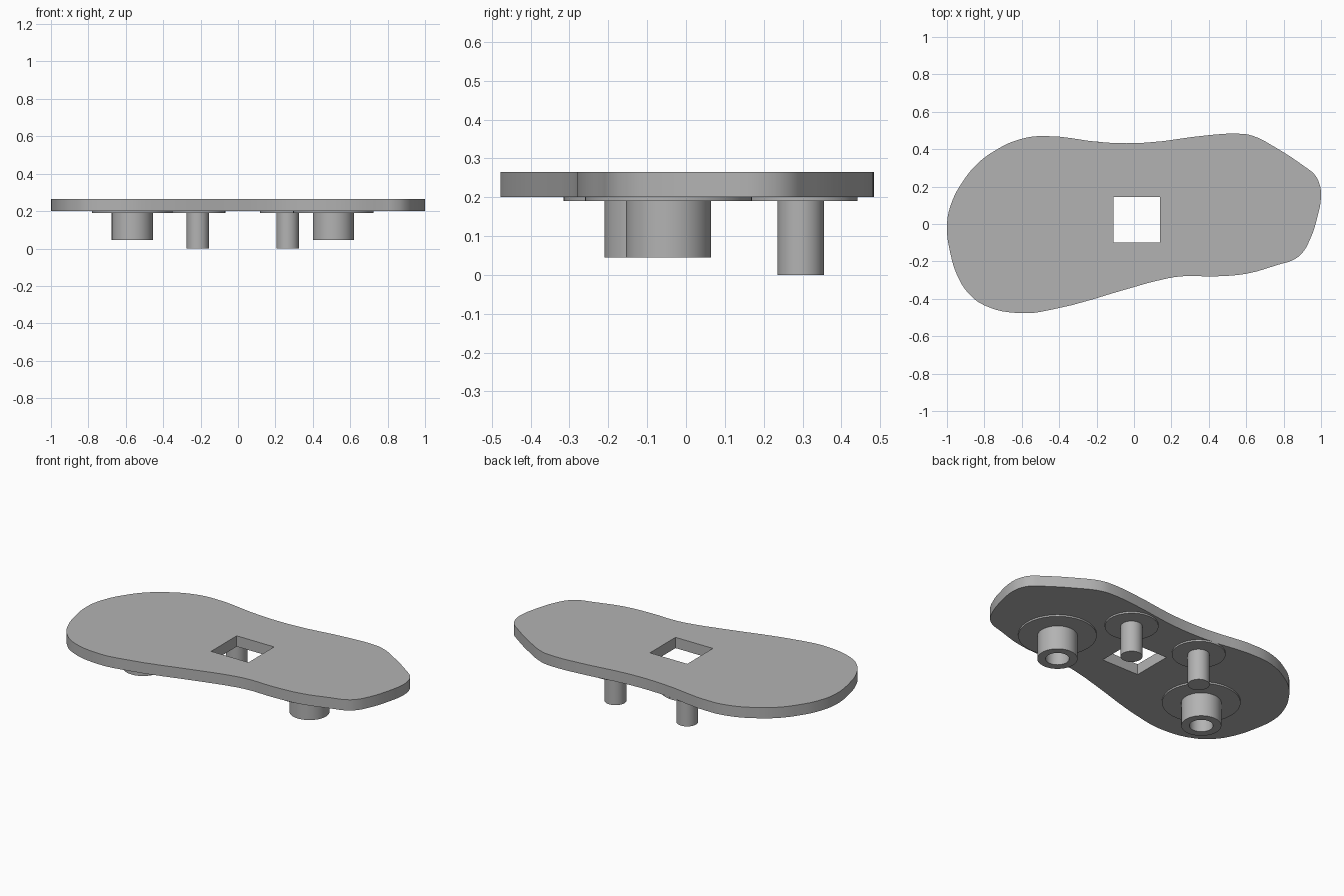
import bpy
import math

cube = bpy.data.objects.get("Cube")
if cube:
    bpy.data.objects.remove(cube, do_unlink=True)

PLATE_BOTTOM, PLATE_TOP, FLANGE_BOTTOM = 0.2, 0.265, 0.19
SIDES = 64

grey = bpy.data.materials.new("plain grey")
grey.use_nodes = True
grey.diffuse_color = (0.45, 0.45, 0.45, 1)
grey.node_tree.nodes["Principled BSDF"].inputs["Base Color"].default_value = grey.diffuse_color


def add_mesh(name, mesh):
    mesh.materials.clear()
    mesh.materials.append(grey)
    obj = bpy.data.objects.new(name, mesh)
    bpy.context.collection.objects.link(obj)
    bpy.ops.object.select_all(action="DESELECT")
    obj.select_set(True)
    bpy.context.view_layer.objects.active = obj
    bpy.ops.object.shade_smooth_by_angle(angle=math.radians(30))
    return obj


def lathe(name, profile, x, y):
    """Turn a (radius, z) profile, listed from bottom axis outward and up."""
    verts, rings = [], []
    for r, z in profile:
        count = SIDES if r > 0 else 1
        rings.append(range(len(verts), len(verts) + count))
        for i in range(count):
            a = math.tau * i / SIDES
            verts.append((r * math.cos(a), r * math.sin(a), z))
    faces = []
    for low, high in zip(rings, rings[1:]):
        if len(low) == 1:
            faces.append(list(reversed(high)))
        elif len(high) == 1:
            faces.append(list(low))
        else:
            for i in range(SIDES):
                j = (i + 1) % SIDES
                faces.append((low[i], low[j], high[j], high[i]))
    mesh = bpy.data.meshes.new(name)
    mesh.from_pydata(verts, [], faces)
    add_mesh(name, mesh).location = (x, y, 0)


def add_spline(curve, points, handle):
    spline = curve.splines.new("BEZIER")
    spline.bezier_points.add(len(points) - 1)
    for bp, (x, y) in zip(spline.bezier_points, points):
        bp.co = (x, y, 0)
        bp.handle_left_type = bp.handle_right_type = handle
    spline.use_cyclic_u = True
    spline.resolution_u = 4


# Plate: rounded outline with a square opening
outline = [
    (-0.51, 0.47), (-0.145, 0.435), (0.065, 0.435), (0.4, 0.475), (0.55, 0.483),
    (0.63, 0.473), (0.755, 0.41), (0.915, 0.305), (0.965, 0.265), (0.993, 0.21),
    (1, 0.15), (0.98, 0.035), (0.94, -0.085), (0.895, -0.16), (0.845, -0.195),
    (0.78, -0.215), (0.605, -0.265), (0.435, -0.28), (0.25, -0.28), (0.105, -0.308),
    (0, -0.337), (-0.45, -0.46), (-0.6, -0.477), (-0.8, -0.435), (-0.89, -0.365),
    (-0.945, -0.275), (-0.98, -0.165), (-1, 0), (-0.973, 0.12), (-0.92, 0.22),
    (-0.835, 0.325), (-0.73, 0.4), (-0.635, 0.445),
]
opening = [(-0.11, -0.1), (0.14, -0.1), (0.14, 0.145), (-0.11, 0.145)]

curve = bpy.data.curves.new("plate_outline", "CURVE")
curve.dimensions = "2D"
curve.fill_mode = "BOTH"
curve.extrude = (PLATE_TOP - PLATE_BOTTOM) / 2
add_spline(curve, outline, "AUTO")
add_spline(curve, opening, "VECTOR")
helper = bpy.data.objects.new("plate_outline", curve)
bpy.context.collection.objects.link(helper)
plate_mesh = bpy.data.meshes.new_from_object(
    helper.evaluated_get(bpy.context.evaluated_depsgraph_get()))
bpy.data.objects.remove(helper, do_unlink=True)
plate = add_mesh("plate", plate_mesh)
plate.location.z = (PLATE_TOP + PLATE_BOTTOM) / 2

# Hollow bosses and solid pegs below the plate, each on a thin round flange
for side, boss_x, boss_y, peg_x in (("right", -0.565, -0.1, -0.215),
                                    ("left", 0.51, -0.045, 0.265)):
    lathe(side + "_boss", [(0, FLANGE_BOTTOM), (0.065, FLANGE_BOTTOM), (0.065, 0.045),
                           (0.11, 0.045), (0.11, FLANGE_BOTTOM)], boss_x, boss_y)
    lathe(side + "_peg", [(0, 0), (0.06, 0), (0.06, FLANGE_BOTTOM)], peg_x, 0.295)
    for part, radius, x, y in (("boss", 0.215, boss_x, boss_y), ("peg", 0.147, peg_x, 0.295)):
        lathe(f"{side}_{part}_flange",
              [(0, FLANGE_BOTTOM), (radius, FLANGE_BOTTOM), (radius, PLATE_BOTTOM)], x, y)
